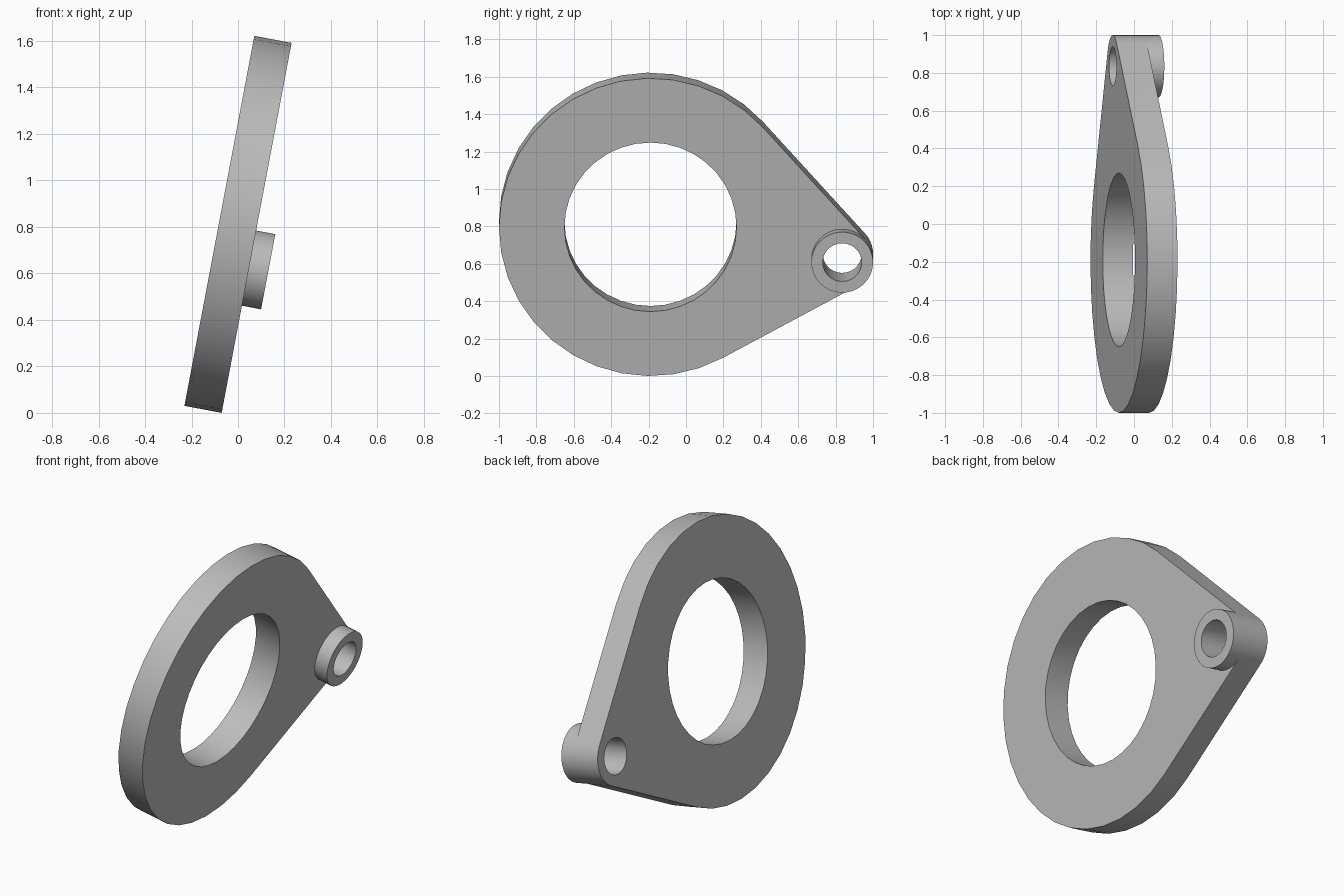
import bpy, bmesh
from math import sin, cos, acos, atan2, hypot, radians, tau
from mathutils import Matrix

cube = bpy.data.objects.get("Cube")
if cube:
    bpy.data.objects.remove(cube)

# Flat-lying dimensions: ring at the origin, boss at (BX, BY)
RING_R, BORE_R = 0.81, 0.46
BOSS_R, PIN_R = 0.165, 0.104
BX, BY = 1.025, -0.176
BACK, FRONT, BOSS_TOP = -0.0815, 0.0815, 0.1655

# Angles where straight flanks touch both circles
heading = atan2(BY, BX)
spread = acos((RING_R - BOSS_R) / hypot(BX, BY))
upper, lower = heading + spread, heading - spread


def arc(cx, cy, r, start, end, steps):
    return [(cx + r * cos(start + (end - start) * i / steps),
             cy + r * sin(start + (end - start) * i / steps)) for i in range(steps + 1)]


rim = arc(0, 0, RING_R, upper, lower + tau, 26)
boss_outer = arc(BX, BY, BOSS_R, lower, upper, 12)
boss_inner = arc(BX, BY, BOSS_R, upper, lower + tau, 24)
bore = arc(0, 0, BORE_R, 0, tau, 36)[:-1]
pin_hole = arc(BX, BY, PIN_R, 0, tau, 28)[:-1]

bm = bmesh.new()


def wall(points, z0, z1, closed=False):
    pts = points + points[:1] if closed else points
    low = [bm.verts.new((x, y, z0)) for x, y in pts]
    high = [bm.verts.new((x, y, z1)) for x, y in pts]
    for i in range(len(pts) - 1):
        bm.faces.new((low[i], low[i + 1], high[i + 1], high[i]))


def cap(loops, z):
    edges = []
    for loop in loops:
        vs = [bm.verts.new((x, y, z)) for x, y in loop]
        edges += [bm.edges.new((vs[i - 1], vs[i])) for i in range(len(vs))]
    bmesh.ops.triangle_fill(bm, edges=edges, use_beauty=True, normal=(0, 0, 1))


# Side walls, including the straight flanks
wall([boss_outer[-1]] + rim + [boss_outer[0]], BACK, FRONT)
wall(boss_outer, BACK, FRONT)
wall(boss_outer, FRONT, BOSS_TOP)
wall(boss_inner, FRONT, BOSS_TOP)
wall(bore, BACK, FRONT, True)
wall(pin_hole, BACK, BOSS_TOP, True)

# Flat faces: back, front around the boss, boss end
cap([rim + boss_outer, bore, pin_hole], BACK)
cap([rim + boss_inner[::-1], bore], FRONT)
cap([boss_outer + boss_inner[1:-1], pin_hole], BOSS_TOP)
bmesh.ops.remove_doubles(bm, verts=bm.verts[:], dist=0.0001)
bmesh.ops.recalc_face_normals(bm, faces=bm.faces[:])

# Stand the plate upright with its lean toward +x
t = radians(10.7)
bm.transform(Matrix(((0, sin(t), cos(t), 0),
                     (1, 0, 0, -0.19),
                     (0, cos(t), -sin(t), 0.811),
                     (0, 0, 0, 1))))

mesh = bpy.data.meshes.new("flange_plate")
bm.to_mesh(mesh)
bm.free()
plate = bpy.data.objects.new("flange_plate", mesh)
bpy.context.collection.objects.link(plate)

grey = bpy.data.materials.new("plain_grey")
grey.use_nodes = True
colour = (0.5, 0.5, 0.5, 1)
grey.diffuse_color = colour
grey.node_tree.nodes["Principled BSDF"].inputs["Base Color"].default_value = colour
mesh.materials.append(grey)

bpy.ops.object.select_all(action="DESELECT")
plate.select_set(True)
bpy.context.view_layer.objects.active = plate
bpy.ops.object.shade_smooth_by_angle(angle=radians(30))
